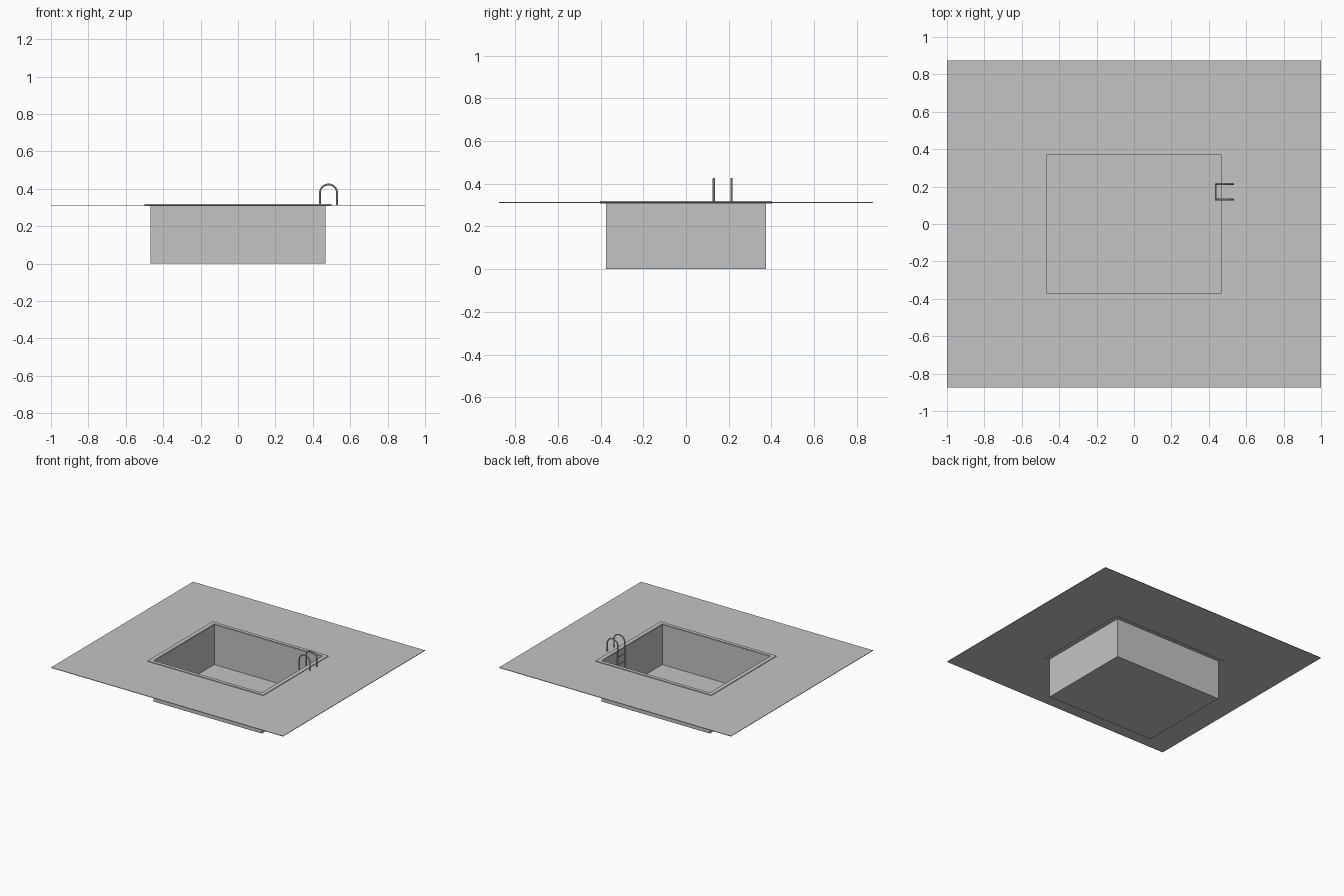
import bpy
import math
from mathutils import Vector

cube = bpy.data.objects.get("Cube")
if cube:
    bpy.data.objects.remove(cube, do_unlink=True)

grey = bpy.data.materials.new("plain_grey")
grey.use_nodes = True
grey.diffuse_color = (0.55, 0.55, 0.55, 1)
grey.node_tree.nodes["Principled BSDF"].inputs["Base Color"].default_value = (0.55, 0.55, 0.55, 1)

POOL_X, POOL_Y = 0.468, 0.375
DECK_Z = 0.314


def add_mesh(name, verts, faces):
    mesh = bpy.data.meshes.new(name)
    mesh.from_pydata(verts, [], faces)
    mesh.materials.append(grey)
    obj = bpy.data.objects.new(name, mesh)
    bpy.context.collection.objects.link(obj)
    return obj


def rectangle(x, y, z):
    return [(-x, -y, z), (x, -y, z), (x, y, z), (-x, y, z)]


def bridge(a, b):
    """Four quads joining two rectangles given by loop numbers."""
    return [(4 * a + i, 4 * a + (i + 1) % 4, 4 * b + (i + 1) % 4, 4 * b + i)
            for i in range(4)]


def frame(name, outer, inner, bottom, top):
    """Flat rectangular ring with a rectangular opening."""
    verts = (rectangle(*outer, bottom) + rectangle(*outer, top)
             + rectangle(*inner, top) + rectangle(*inner, bottom))
    faces = [f for a in range(4) for f in bridge(a, (a + 1) % 4)]
    return add_mesh(name, verts, faces)


def tube(name, points, radius=0.005):
    """Round bar along a path, converted to a smooth mesh."""
    curve = bpy.data.curves.new(name, "CURVE")
    curve.dimensions = "3D"
    curve.bevel_depth = radius
    curve.bevel_resolution = 2
    curve.use_fill_caps = True
    spline = curve.splines.new("POLY")
    spline.points.add(len(points) - 1)
    for target, point in zip(spline.points, points):
        target.co = (*point, 1)
    curve.materials.append(grey)
    obj = bpy.data.objects.new(name, curve)
    bpy.context.collection.objects.link(obj)
    bpy.ops.object.select_all(action="DESELECT")
    obj.select_set(True)
    bpy.context.view_layer.objects.active = obj
    bpy.ops.object.convert(target="MESH")
    bpy.ops.object.shade_smooth_by_angle()
    return bpy.context.object


# Paved deck and the raised coping around the opening
frame("deck", (1, 0.875), (0.49, 0.395), DECK_Z - 0.004, DECK_Z)
frame("coping", (0.5, 0.402), (POOL_X - 0.001, POOL_Y - 0.001), DECK_Z - 0.006, DECK_Z + 0.005)

# Open basin with thin walls and floor
wall = 0.003
basin_verts = (rectangle(POOL_X, POOL_Y, 0) + rectangle(POOL_X, POOL_Y, DECK_Z)
               + rectangle(POOL_X - wall, POOL_Y - wall, DECK_Z)
               + rectangle(POOL_X - wall, POOL_Y - wall, wall))
basin_faces = [(3, 2, 1, 0), (12, 13, 14, 15)]
for loop in range(3):
    basin_faces += bridge(loop, loop + 1)
add_mesh("basin", basin_verts, basin_faces)

# Ladder: two hooped rails joined by rungs
hoop = Vector((0.484, 0, 0.377))
hoop_radius = 0.046
rail_x = hoop.x - hoop_radius
rail_sides = {"front": 0.13, "back": 0.213}
for side, y in rail_sides.items():
    arc = [(hoop.x + hoop_radius * math.cos(a), y, hoop.z + hoop_radius * math.sin(a))
           for a in (math.pi * i / 16 for i in range(17))]
    path = [(hoop.x + hoop_radius, y, DECK_Z)] + arc + [(rail_x, y, 0.06)]
    tube("ladder_rail_" + side, path)

for i in range(4):
    z = 0.29 - 0.06 * i
    tube(f"ladder_rung_{i + 1}", [(rail_x, y, z) for y in rail_sides.values()], 0.004)
